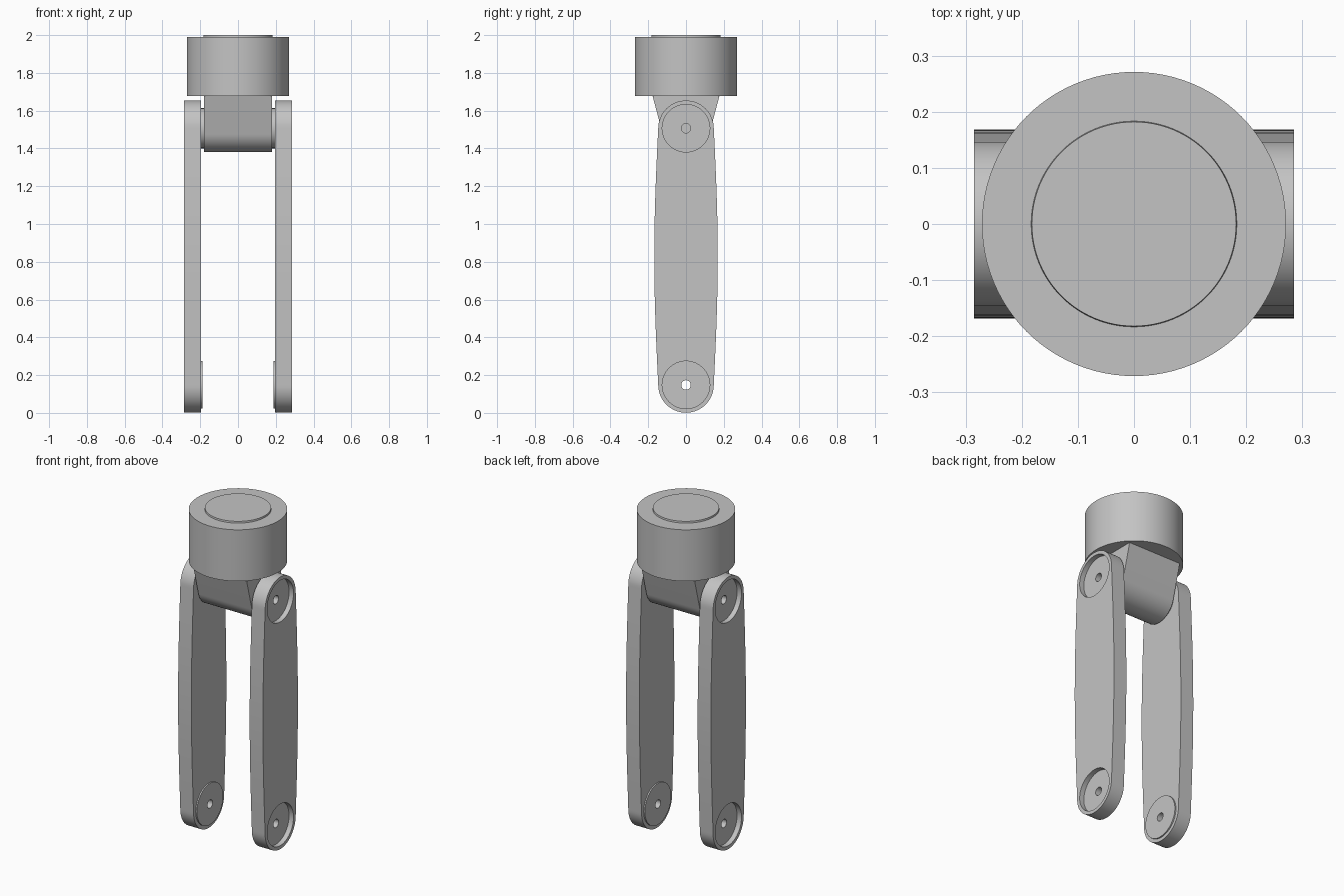
import bpy, bmesh, math
from mathutils import Matrix

cube = bpy.data.objects.get("Cube")
if cube:
    bpy.data.objects.remove(cube, do_unlink=True)

grey = bpy.data.materials.new("plain grey")
grey.use_nodes = True
colour = (0.55, 0.55, 0.55, 1)
grey.diffuse_color = colour
grey.node_tree.nodes["Principled BSDF"].inputs["Base Color"].default_value = colour

TOP_Z, LOW_Z = 1.507, 0.148          # pivot heights
END_R, BORE_R, HOLE_R = 0.147, 0.126, 0.025
INNER, OUTER = 0.196, 0.285          # arm faces


def finish(name, bm):
    bmesh.ops.recalc_face_normals(bm, faces=bm.faces)
    mesh = bpy.data.meshes.new(name)
    bm.to_mesh(mesh)
    bm.free()
    mesh.materials.append(grey)
    ob = bpy.data.objects.new(name, mesh)
    bpy.context.collection.objects.link(ob)
    return ob


def prism(name, profile, x0, x1):
    """Extrude a (y, z) outline along x."""
    bm = bmesh.new()
    face = bm.faces.new([bm.verts.new((x0, y, z)) for y, z in profile])
    new = bmesh.ops.extrude_face_region(bm, geom=[face])["geom"]
    verts = [v for v in new if isinstance(v, bmesh.types.BMVert)]
    bmesh.ops.translate(bm, verts=verts, vec=(x1 - x0, 0, 0))
    return finish(name, bm)


def arc(r, z, start, end, n):
    angles = [math.radians(start + (end - start) * i / n) for i in range(n + 1)]
    return [(r * math.cos(a), z + r * math.sin(a)) for a in angles]


def disc(name, r, z, x0, x1, n=64):
    return prism(name, arc(r, z, 0, 360, n)[:-1], x0, x1)


def smooth(ob):
    bpy.ops.object.select_all(action="DESELECT")
    ob.select_set(True)
    bpy.context.view_layer.objects.active = ob
    bpy.ops.object.shade_smooth_by_angle(angle=math.radians(30))


def combine(ob, tool, operation):
    mod = ob.modifiers.new("boolean", "BOOLEAN")
    mod.object, mod.operation, mod.solver = tool, operation, "EXACT"
    bpy.context.view_layer.objects.active = ob
    bpy.ops.object.modifier_apply(modifier=mod.name)
    bpy.data.objects.remove(tool, do_unlink=True)


# Arm outline: rounded ends joined by gently bulging sides
def bulge(t):
    return END_R + 0.021 * math.sin(math.pi * t)


steps = 24
side = [(bulge(i / steps), LOW_Z + (TOP_Z - LOW_Z) * i / steps) for i in range(1, steps)]
outline = (arc(END_R, LOW_Z, 180, 360, 32) + side
           + arc(END_R, TOP_Z, 0, 180, 32) + [(-y, z) for y, z in reversed(side)])

# Two arms with inner bosses, outer recesses and pivot holes
for label, s in (("left", 1), ("right", -1)):
    arm = prism(label + "_arm", outline, s * INNER, s * OUTER)
    for z, r, reach in ((TOP_Z, 0.106, 0.181), (LOW_Z, BORE_R, 0.188)):
        combine(arm, disc("boss", r, z, s * reach, s * (INNER + 0.01)), "UNION")
        combine(arm, disc("recess", BORE_R, z, s * (OUTER - 0.03), s * (OUTER + 0.05)), "DIFFERENCE")
        combine(arm, disc("pivot_hole", HOLE_R, z, s * 0.1, s * 0.4, 32), "DIFFERENCE")
    smooth(arm)

# Pivot block: rounded underside flaring up to the cap
block = [(-0.179, 1.685)] + arc(0.127, TOP_Z, 195, 345, 40) + [(0.179, 1.685)]
smooth(prism("pivot_block", block, -0.18, 0.18))


# Round cap and the thin raised disc on top
def drum(name, r, z0, z1, top_r):
    bm = bmesh.new()
    bmesh.ops.create_cone(bm, cap_ends=True, segments=96, radius1=r, radius2=top_r,
                          depth=z1 - z0, matrix=Matrix.Translation((0, 0, (z0 + z1) / 2)))
    smooth(finish(name, bm))


drum("cap", 0.271, 1.678, 1.99, 0.271)
drum("cap_disc", 0.184, 1.985, 2.0, 0.182)
